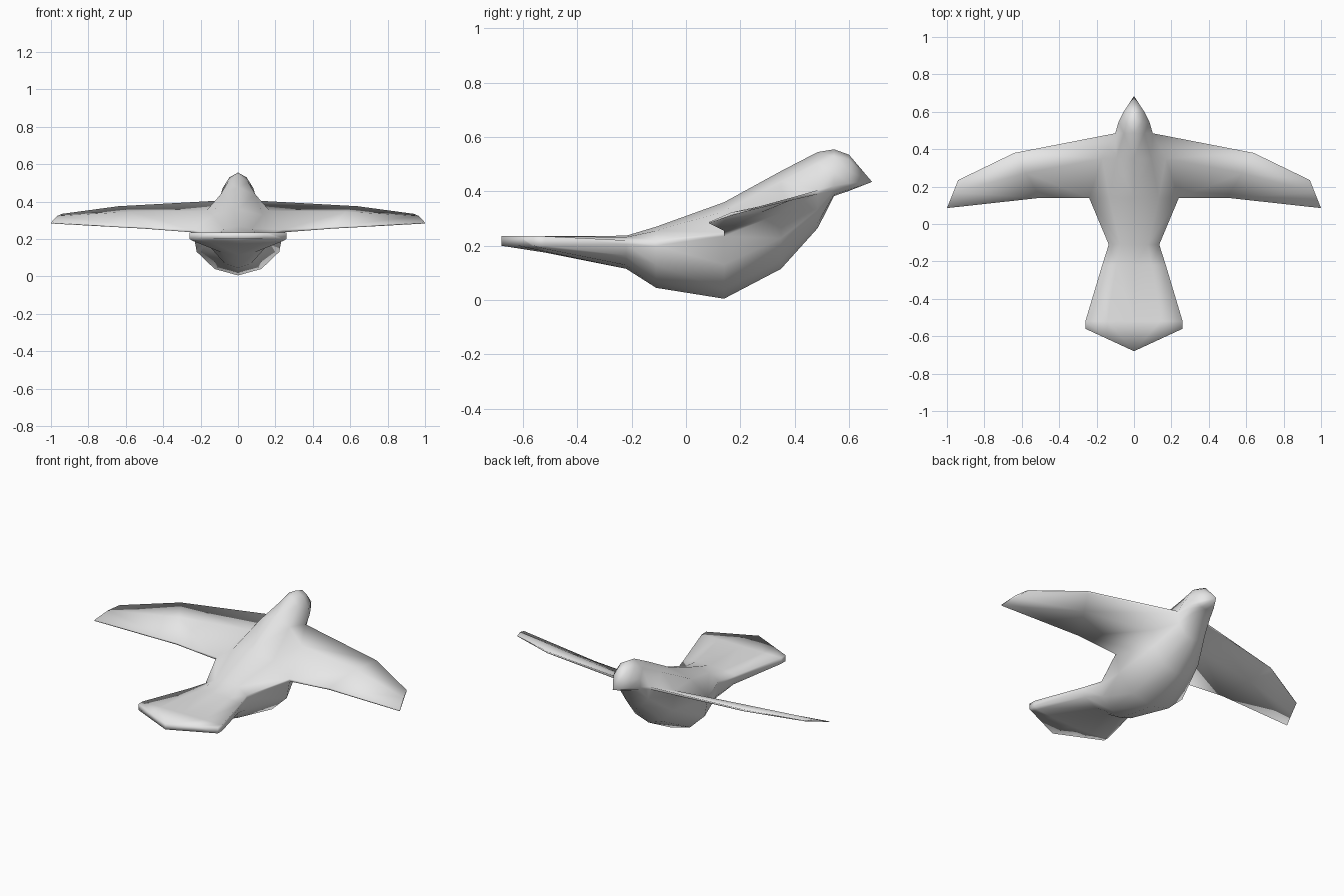
import bpy, bmesh
from mathutils import Vector

default_cube = bpy.data.objects.get("Cube")
if default_cube:
    bpy.data.objects.remove(default_cube)

plumage = bpy.data.materials.new("plain grey plumage")
plumage.use_nodes = True
grey = (0.8, 0.8, 0.8, 1)
plumage.diffuse_color = grey
plumage.node_tree.nodes["Principled BSDF"].inputs["Base Color"].default_value = grey

bm = bmesh.new()


def half_ring(y, sweep, top, width, upper, lower, bottom):
    """Half cross-section from the spine, around the side, to the belly."""
    drop = lower - bottom
    points = [
        (0, top),
        (0.55 * width, upper + 0.7 * (top - upper)),
        (width, upper),
        (width, lower),
        (0.92 * width, lower - 0.45 * drop),
        (0.52 * width, bottom + 0.15 * drop),
        (0, bottom),
    ]
    return [bm.verts.new((x, y + sweep * (x / width), z)) for x, z in points]


def bridge(ring_a, ring_b, skip=None):
    for i in range(len(ring_a) - 1):
        if i != skip:
            bm.faces.new((ring_a[i], ring_a[i + 1], ring_b[i + 1], ring_b[i]))


# Body stations from tail to head:
# y, sweep at the side, top z, half width, upper side z, lower side z, bottom z
stations = [
    (-0.68, 0.12, 0.235, 0.26, 0.235, 0.2, 0.2),
    (-0.52, 0, 0.235, 0.26, 0.235, 0.2, 0.175),
    (-0.22, 0, 0.237, 0.17, 0.22, 0.205, 0.115),
    (-0.11, 0, 0.27, 0.135, 0.22, 0.2, 0.045),
    (0.14, 0, 0.36, 0.24, 0.25, 0.235, 0.005),
    (0.35, 0, 0.475, 0.17, 0.35, 0.32, 0.115),
    (0.485, 0, 0.545, 0.1, 0.405, 0.39, 0.265),
    (0.545, 0, 0.555, 0.083, 0.47, 0.42, 0.383),
    (0.6, 0, 0.535, 0.055, 0.475, 0.43, 0.402),
]
rings = [half_ring(*s) for s in stations]
wing_root = rings[4:7]
for a, b in zip(rings, rings[1:]):
    # the side strip stays open where the wing grows out
    bridge(a, b, skip=2 if a in wing_root[:2] else None)

# Tail end and beak
bm.faces.new(rings[0])
beak = bm.verts.new((0, 0.685, 0.435))
for a, b in zip(rings[-1], rings[-1][1:]):
    bm.faces.new((a, b, beak))


def wing_section(trail, lead, thickness):
    """Closed loop: upper side from trailing to leading edge, then back below."""
    trail, lead = Vector(trail), Vector(lead)
    up = Vector((0, 0, 0.5 * thickness))
    middle = trail.lerp(lead, 0.55) + up
    upper = [trail + 0.4 * up, middle + up, lead + 0.4 * up]
    lower = [lead - 0.4 * up, middle - up, trail - 0.4 * up]
    return [bm.verts.new(p) for p in upper + lower]


# Wing, grown from the open side strip
root = [r[2] for r in wing_root] + [r[3] for r in reversed(wing_root)]
sections = [
    root,
    wing_section((0.5, 0.14, 0.26), (0.64, 0.38, 0.37), 0.025),
    wing_section((1, 0.085, 0.285), (0.94, 0.235, 0.332), 0.012),
]
for a, b in zip(sections, sections[1:]):
    bridge(a + a[:1], b + b[:1])
bm.faces.new(sections[-1])

# Mirror to the other side
bmesh.ops.mirror(bm, geom=bm.verts[:] + bm.edges[:] + bm.faces[:],
                 axis="X", merge_dist=0.0005)
bmesh.ops.remove_doubles(bm, verts=bm.verts, dist=0.0005)
# the two tail end halves share one seam
bmesh.ops.recalc_face_normals(bm, faces=bm.faces)

mesh = bpy.data.meshes.new("bird")
bm.to_mesh(mesh)
bm.free()
mesh.materials.append(plumage)
bird = bpy.data.objects.new("bird", mesh)
bpy.context.collection.objects.link(bird)
bpy.context.view_layer.objects.active = bird
bird.select_set(True)
bpy.ops.object.shade_smooth()
